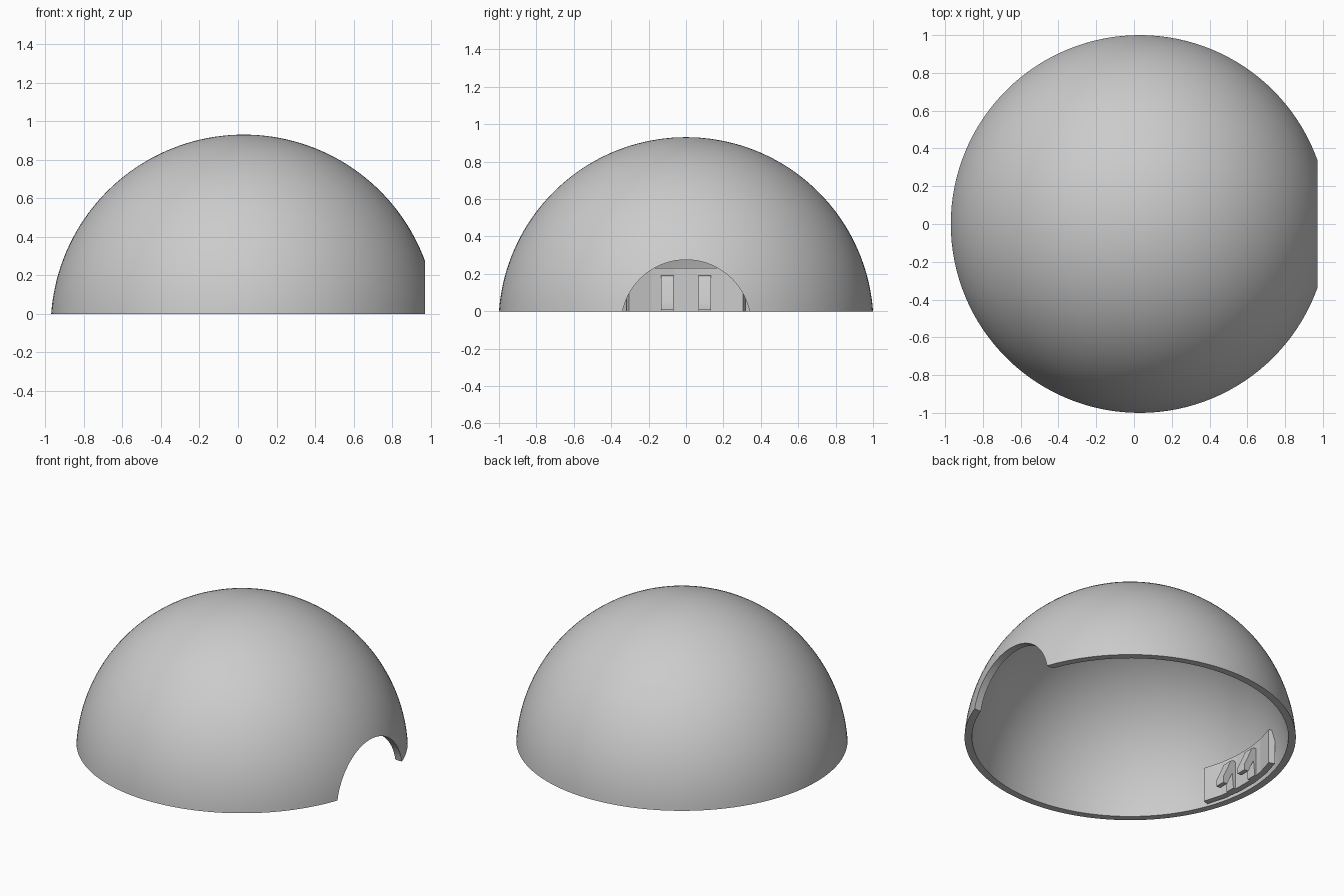
import bpy, bmesh
from math import sin, cos, asin, pi, radians, sqrt
from mathutils import Matrix

if "Cube" in bpy.data.objects:
    bpy.data.objects.remove(bpy.data.objects["Cube"])

CX, DROP = 0.03, 0.072          # dome axis and depth of the sphere centre
R_OUT = sqrt(1 + DROP ** 2)
R_IN = R_OUT - 0.045

grey = bpy.data.materials.new("plain grey")
grey.use_nodes = True
grey.diffuse_color = (0.6, 0.6, 0.6, 1)
grey.node_tree.nodes["Principled BSDF"].inputs["Base Color"].default_value = (0.6, 0.6, 0.6, 1)


def finish(name, bm, smooth=None):
    bmesh.ops.recalc_face_normals(bm, faces=bm.faces)
    mesh = bpy.data.meshes.new(name)
    bm.to_mesh(mesh)
    bm.free()
    mesh.materials.append(grey)
    ob = bpy.data.objects.new(name, mesh)
    bpy.context.collection.objects.link(ob)
    if smooth:
        bpy.ops.object.select_all(action='DESELECT')
        ob.select_set(True)
        bpy.context.view_layer.objects.active = ob
        bpy.ops.object.shade_smooth_by_angle(angle=radians(smooth))
    return ob


def extrude(bm, points, offset):
    face = bm.faces.new([bm.verts.new(p) for p in points])
    new = bmesh.ops.extrude_face_region(bm, geom=[face])["geom"]
    bmesh.ops.translate(bm, vec=offset, verts=[v for v in new if isinstance(v, bmesh.types.BMVert)])


def arc(radius, steps=40):
    start = asin(DROP / radius)
    angles = [start + (pi / 2 - start) * i / steps for i in range(steps + 1)]
    return [(radius * cos(a), 0, radius * sin(a) - DROP) for a in angles]


# Hollow dome, lathed from an outer and an inner arc joined by a flat rim
bm = bmesh.new()
profile = arc(R_OUT)[::-1] + arc(R_IN)
verts = [bm.verts.new(p) for p in profile]
edges = [bm.edges.new(pair) for pair in zip(verts, verts[1:])]
bmesh.ops.spin(bm, geom=verts + edges, cent=(0, 0, 0), axis=(0, 0, 1),
               angle=2 * pi, steps=128, use_merge=True)
bmesh.ops.remove_doubles(bm, verts=bm.verts, dist=0.0001)
bmesh.ops.translate(bm, vec=(CX, 0, 0), verts=bm.verts)
dome = finish("dome_shell", bm)

# Round doorway cut through the side wall
bm = bmesh.new()
bmesh.ops.create_cone(bm, cap_ends=True, segments=96, radius1=0.347, radius2=0.347, depth=0.8,
                      matrix=Matrix.Translation((CX + 0.9, 0, -DROP)) @ Matrix.Rotation(pi / 2, 4, 'Y'))
cutter = finish("doorway_cutter", bm)
cutter.hide_render = True
cut = dome.modifiers.new("doorway", 'BOOLEAN')
cut.operation = 'DIFFERENCE'
cut.solver = 'EXACT'
cut.object = cutter
bpy.context.view_layer.objects.active = dome
dome.select_set(True)
bpy.ops.object.modifier_apply(modifier=cut.name)
bpy.data.objects.remove(cutter)
bpy.ops.object.select_all(action='DESELECT')
dome.select_set(True)
bpy.ops.object.shade_smooth_by_angle(angle=radians(30))

# Faceted mounting plate on the inner wall opposite the doorway
bm = bmesh.new()
spread = [radians(a) for a in (-20, -12, -4, 4, 12, 20)]
outline = [(CX - 0.89 * cos(a), 0.89 * sin(a), 0) for a in spread]
outline += [(CX - 0.93 * cos(a), 0.93 * sin(a), 0) for a in reversed(spread)]
extrude(bm, outline, (0, 0, 0.23))
finish("mounting_plate", bm)

# Pair of rounded hooks: a leg on the plate and an arm sloping down and inward
top = [(-0.87 + 0.03 * cos(a), 0.16 + 0.03 * sin(a)) for a in [pi * i / 8 for i in range(9)]]
side = top[::-1] + [(-0.79, 0.05), (-0.79, 0.01), (-0.82, 0.01), (-0.86, 0.10), (-0.87, 0.0), (-0.90, 0.0)]
for name, y in (("front_hook", -0.10), ("back_hook", 0.10)):
    bm = bmesh.new()
    extrude(bm, [(CX + x, y - 0.033, z) for x, z in side], (0, 0.066, 0))
    finish(name, bm, 30)
